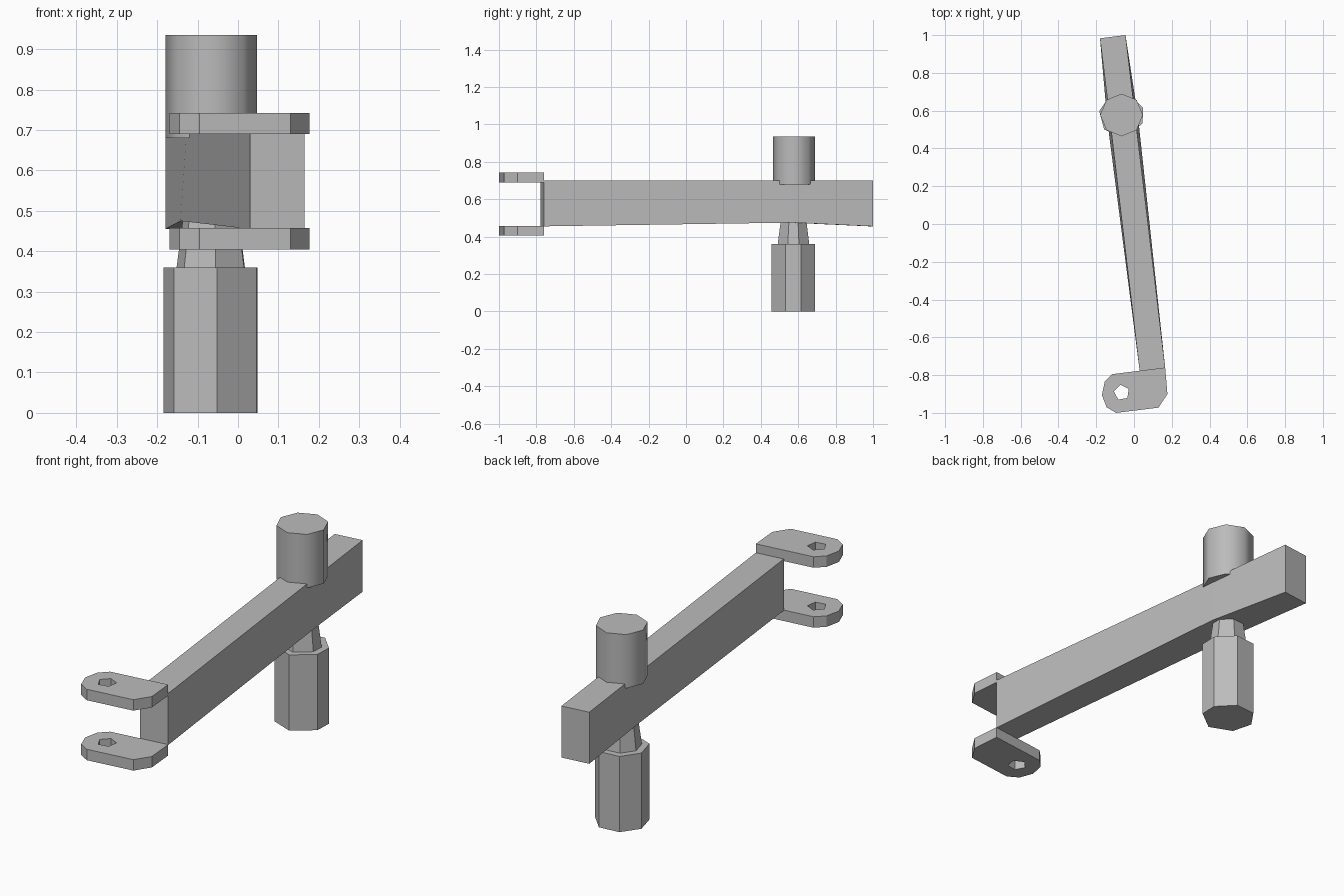
import bpy
import bmesh
from math import radians, cos, sin

cube = bpy.data.objects.get("Cube")
if cube:
    bpy.data.objects.remove(cube, do_unlink=True)

grey = bpy.data.materials.new("plain grey")
grey.use_nodes = True
grey.diffuse_color = (0.5, 0.5, 0.5, 1)
grey.node_tree.nodes["Principled BSDF"].inputs["Base Color"].default_value = (0.5, 0.5, 0.5, 1)

POST = (-0.066, 0.577)


def finish(name, bm):
    bmesh.ops.recalc_face_normals(bm, faces=bm.faces[:])
    mesh = bpy.data.meshes.new(name)
    bm.to_mesh(mesh)
    bm.free()
    mesh.materials.append(grey)
    obj = bpy.data.objects.new(name, mesh)
    bpy.context.collection.objects.link(obj)
    return obj


def loft(name, rings):
    """Join equal-sized rings of points with quads and cap both ends."""
    bm = bmesh.new()
    loops = [[bm.verts.new(p) for p in ring] for ring in rings]
    for a, b in zip(loops, loops[1:]):
        for i in range(len(a)):
            j = (i + 1) % len(a)
            bm.faces.new((a[i], a[j], b[j], b[i]))
    bm.faces.new(loops[0])
    bm.faces.new(loops[-1])
    return finish(name, bm)


def ring(angles, radius, z, centre=POST):
    return [(centre[0] + radius * cos(radians(a)),
             centre[1] + radius * sin(radians(a)), z) for a in angles]


# Beam: front end, slightly spread section at the post, back end
def section(left, right, low, high, spread=0):
    return [(left[0] - spread, left[1], low), (right[0] + spread, right[1], low),
            (*right, high), (*left, high)]


loft("beam", [
    section((0.03, -0.777), (0.165, -0.76), 0.455, 0.70),
    section((-0.127, 0.55), (0.006, 0.57), 0.475, 0.70, 0.015),
    section((-0.18, 0.983), (-0.045, 1.0), 0.455, 0.70),
])

# Upper and lower post with a tapered neck between
octagon = range(0, 360, 45)
upper = loft("upper_post", [ring(octagon, 0.113, 0.68), ring(octagon, 0.113, 0.935)])
bpy.context.view_layer.objects.active = upper
upper.select_set(True)
bpy.ops.object.shade_smooth_by_angle(angle=radians(50))

sides = (18, 70, 120, 170, 220, 277, 338)
loft("lower_post", [ring(sides, 0.12, 0), ring(sides, 0.12, 0.36)])
loft("neck", [ring(sides, 0.088, 0.355), ring(sides, 0.07, 0.49)])

# Hinge lugs: rounded plates with a five-sided pin hole
OUTLINE = [(0.165, -0.76), (-0.115, -0.795), (-0.155, -0.835), (-0.17, -0.905),
           (-0.145, -0.97), (-0.095, -1.0), (0.13, -0.972), (0.177, -0.9)]


def lug(name, low, high):
    bm = bmesh.new()
    hole = ring(range(28, 388, 72), 0.042, low, (-0.065, -0.892))
    for points in ([(x, y, low) for x, y in OUTLINE], hole):
        verts = [bm.verts.new(p) for p in points]
        for i, v in enumerate(verts):
            bm.edges.new((verts[i - 1], v))
    bmesh.ops.triangle_fill(bm, edges=bm.edges[:], use_beauty=True)
    made = bmesh.ops.extrude_face_region(bm, geom=bm.faces[:], use_keep_orig=True)
    top = [v for v in made["geom"] if isinstance(v, bmesh.types.BMVert)]
    bmesh.ops.translate(bm, verts=top, vec=(0, 0, high - low))
    return finish(name, bm)


lug("upper_lug", 0.69, 0.742)
lug("lower_lug", 0.405, 0.457)
